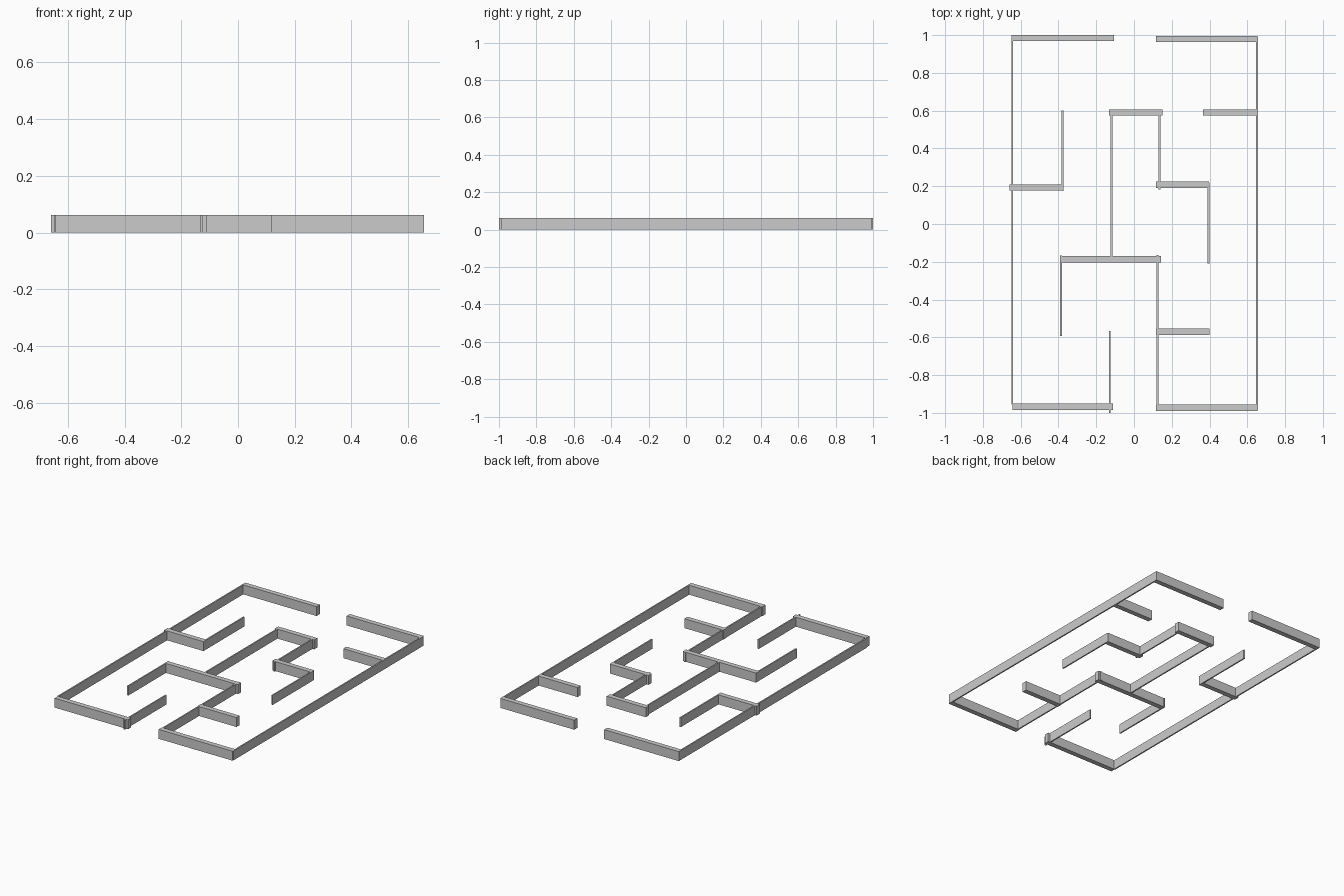
import bpy
import bmesh
from mathutils import Matrix

if "Cube" in bpy.data.objects:
    bpy.data.objects.remove(bpy.data.objects["Cube"], do_unlink=True)

HEIGHT = 0.062
CROSS_DEPTH = 0.033   # walls running across, along x
LONG_WIDTH = 0.009    # thin walls running lengthwise, along y

grey = bpy.data.materials.new("wall_grey")
grey.use_nodes = True
colour = (0.6, 0.6, 0.6, 1)
grey.diffuse_color = colour
grey.node_tree.nodes["Principled BSDF"].inputs["Base Color"].default_value = colour


def wall(name, x, y, width, depth):
    """Upright slab centred on (x, y), standing on the ground."""
    bm = bmesh.new()
    bmesh.ops.create_cube(bm, size=1, matrix=Matrix.Translation((0, 0, HEIGHT / 2))
                          @ Matrix.Diagonal((width, depth, HEIGHT, 1)))
    mesh = bpy.data.meshes.new(name)
    bm.to_mesh(mesh)
    bm.free()
    mesh.materials.append(grey)
    ob = bpy.data.objects.new(name, mesh)
    ob.location = (x, y, 0)
    bpy.context.collection.objects.link(ob)


# Cross walls: name, left end x, right end x, centre y
for name, x0, x1, y in (
    ("back_wall_right", -0.646, -0.106, 0.984),
    ("back_wall_left", 0.116, 0.653, 0.979),
    ("inner_back_cap", -0.132, 0.152, 0.590),
    ("left_side_stub", 0.364, 0.653, 0.590),
    ("right_side_stub", -0.66, -0.376, 0.193),
    ("inner_step", 0.116, 0.397, 0.208),
    ("centre_cross_wall", -0.388, 0.142, -0.187),
    ("front_stub", 0.116, 0.40, -0.571),
    ("front_wall_right", -0.644, -0.111, -0.968),
    ("front_wall_left", 0.116, 0.653, -0.973),
):
    wall(name, (x0 + x1) / 2, y, x1 - x0, CROSS_DEPTH)

# Lengthwise walls: name, centre x, front end y, back end y
for name, x, y0, y1 in (
    ("outer_wall_right", -0.644, -0.955, 1.0),
    ("outer_wall_left", 0.651, -0.985, 0.99),
    ("right_hook_wall", -0.379, 0.174, 0.602),
    ("centre_long_wall", -0.119, -0.18, 0.60),
    ("inner_short_wall", 0.135, 0.182, 0.60),
    ("step_wall", 0.394, -0.209, 0.22),
    ("cross_drop_wall", -0.386, -0.593, -0.168),
    ("front_long_wall", 0.124, -0.985, -0.165),
    ("entry_wall", -0.128, -1.0, -0.567),
):
    wall(name, x, (y0 + y1) / 2, LONG_WIDTH, y1 - y0)
